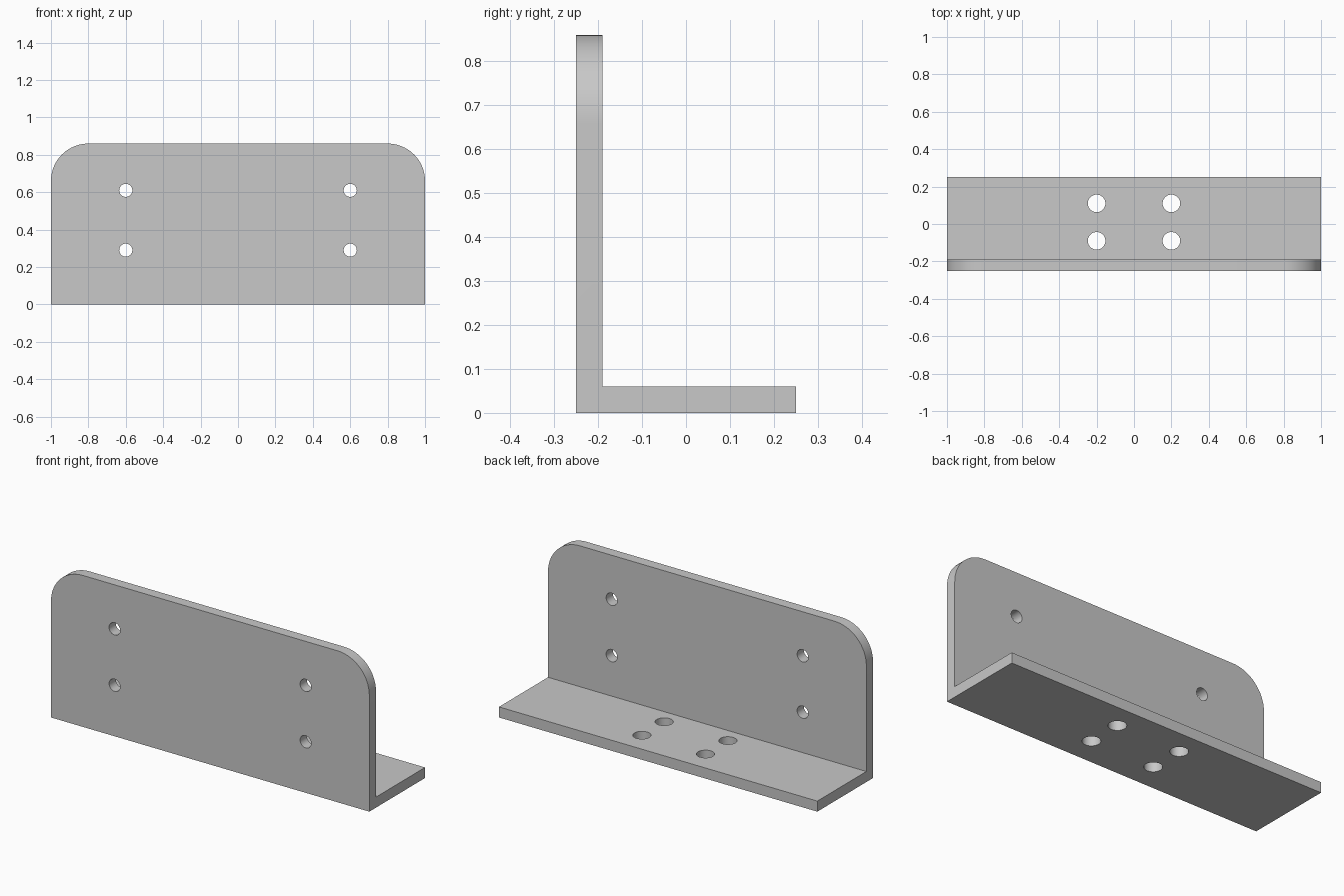
import bpy, bmesh, math

if "Cube" in bpy.data.objects:
    bpy.data.objects.remove(bpy.data.objects["Cube"], do_unlink=True)

LENGTH, DEPTH, HEIGHT, THICK = 2.0, 0.5, 0.86, 0.06
CORNER = 0.2
FRONT = -DEPTH / 2

grey = bpy.data.materials.new("light_grey")
grey.use_nodes = True
colour = (0.58, 0.58, 0.58, 1)
grey.diffuse_color = colour
grey.node_tree.nodes["Principled BSDF"].inputs["Base Color"].default_value = colour

# L-shaped profile, extruded along the length
profile = [(FRONT, 0), (-FRONT, 0), (-FRONT, THICK), (FRONT + THICK, THICK),
           (FRONT + THICK, HEIGHT), (FRONT, HEIGHT)]
bm = bmesh.new()
face = bm.faces.new([bm.verts.new((-LENGTH / 2, y, z)) for y, z in profile])
end = bmesh.ops.extrude_face_region(bm, geom=[face])["geom"]
bmesh.ops.translate(bm, vec=(LENGTH, 0, 0),
                    verts=[v for v in end if isinstance(v, bmesh.types.BMVert)])
bmesh.ops.recalc_face_normals(bm, faces=bm.faces)

# Rounded upper corners of the upright plate
corners = [e for e in bm.edges
           if all(v.co.z > HEIGHT - 0.01 for v in e.verts)
           and abs(e.verts[0].co.x - e.verts[1].co.x) < 0.01]
bmesh.ops.bevel(bm, geom=corners, offset=CORNER, offset_type='OFFSET',
                segments=16, profile=0.5, affect='EDGES')
mesh = bpy.data.meshes.new("angle_bracket")
bm.to_mesh(mesh)
bm.free()
bracket = bpy.data.objects.new("angle_bracket", mesh)
bpy.context.collection.objects.link(bracket)
mesh.materials.append(grey)


def drill(radius, location, rotation):
    """Cut one round hole through the bracket."""
    bpy.ops.mesh.primitive_cylinder_add(vertices=40, radius=radius, depth=THICK * 3,
                                        location=location, rotation=rotation)
    cutter = bpy.context.object
    cutter.name = "hole_cutter"
    cutter.hide_render = True
    cutter.data.materials.append(grey)
    cut = bracket.modifiers.new("hole", 'BOOLEAN')
    cut.operation, cut.solver, cut.object = 'DIFFERENCE', 'EXACT', cutter
    bpy.ops.object.select_all(action='DESELECT')
    bracket.select_set(True)
    bpy.context.view_layer.objects.active = bracket
    bpy.ops.object.modifier_apply(modifier=cut.name)
    bpy.data.objects.remove(cutter, do_unlink=True)


for side in (-1, 1):
    # Small holes in the upright plate
    for z in (0.29, 0.61):
        drill(0.035, (side * 0.6, FRONT + THICK / 2, z), (math.pi / 2, 0, 0))
    # Larger holes in the base plate
    for y in (-0.09, 0.11):
        drill(0.047, (side * 0.2, y, THICK / 2), (0, 0, 0))

bpy.ops.object.shade_smooth_by_angle(angle=math.radians(30))
